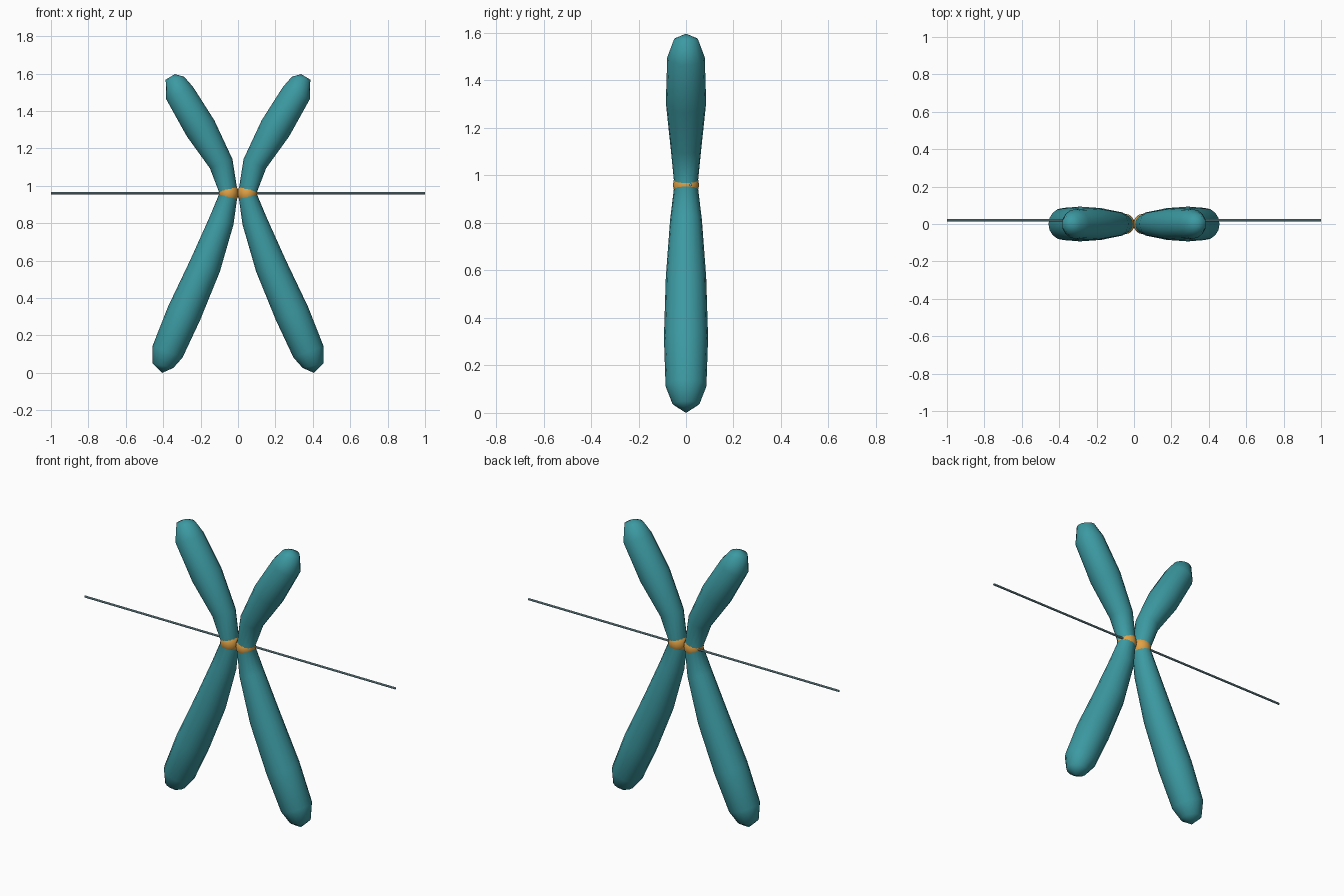
import bpy, bmesh, math
from mathutils import Vector

if "Cube" in bpy.data.objects:
    bpy.data.objects.remove(bpy.data.objects["Cube"])


def material(name, rgb):
    m = bpy.data.materials.new(name)
    m.diffuse_color = (*rgb, 1)
    m.use_nodes = True
    m.node_tree.nodes["Principled BSDF"].inputs["Base Color"].default_value = m.diffuse_color
    return m


teal = material("teal", (0.045, 0.32, 0.36))
orange = material("orange", (0.75, 0.36, 0.06))
steel = material("steel_blue", (0.22, 0.40, 0.45))


def finish(name, bm, mat, angle=180):
    bmesh.ops.recalc_face_normals(bm, faces=bm.faces)
    me = bpy.data.meshes.new(name)
    bm.to_mesh(me)
    bm.free()
    me.materials.append(mat)
    ob = bpy.data.objects.new(name, me)
    bpy.context.collection.objects.link(ob)
    for p in me.polygons:
        p.use_smooth = angle > 0
    return ob


# chromatid path: x, z, radius from bottom tip to top tip
PATH = [(0.405, 0.0, 0), (0.401, 0.038, 0.057), (0.377, 0.112, 0.086),
        (0.289, 0.316, 0.093), (0.176, 0.572, 0.085), (0.088, 0.813, 0.067),
        (0.05, 0.96, 0.049), (0.09, 1.118, 0.065), (0.2, 1.307, 0.085),
        (0.313, 1.497, 0.079), (0.337, 1.575, 0.05), (0.337, 1.597, 0)]
SIDES = 16


def chromatid(name, s):
    bm = bmesh.new()
    pts = [Vector((s * x, 0, z)) for x, z, r in PATH]
    rings = []
    for i in range(1, len(PATH) - 1):
        t = ((pts[i + 1] - pts[i]).normalized()
             + (pts[i] - pts[i - 1]).normalized()).normalized()
        side = Vector((t.z, 0, -t.x))
        r = PATH[i][2]
        rings.append([bm.verts.new(pts[i] + r * (
            side * math.cos(a) + Vector((0, math.sin(a), 0))))
            for a in (2 * math.pi * k / SIDES for k in range(SIDES))])
    ends = bm.verts.new(pts[0]), bm.verts.new(pts[-1])
    for k in range(SIDES):
        n = (k + 1) % SIDES
        for a, b in zip(rings, rings[1:]):
            bm.faces.new((a[k], a[n], b[n], b[k]))
        bm.faces.new((ends[0], rings[0][n], rings[0][k]))
        bm.faces.new((ends[1], rings[-1][k], rings[-1][n]))
    finish(name, bm, teal)


for label, s in (("left", -1), ("right", 1)):
    chromatid(label + "_chromatid", s)

    # centromere bead bulging out of the waist
    bm = bmesh.new()
    bmesh.ops.create_uvsphere(bm, u_segments=16, v_segments=10, radius=1)
    for v in bm.verts:
        v.co = Vector((v.co.x * 0.053 + s * 0.05, v.co.y * 0.055,
                       v.co.z * 0.06 + 0.96))
    finish(label + "_centromere", bm, orange)

    # spindle fibre running sideways from the centromere
    bm = bmesh.new()
    bmesh.ops.create_cone(bm, cap_ends=True, segments=8, radius1=0.006,
                          radius2=0.006, depth=0.95)
    for v in bm.verts:
        v.co = Vector((s * 0.525 + v.co.z, v.co.x + 0.02, v.co.y + 0.96))
    finish(label + "_spindle_fibre", bm, steel, 0)
